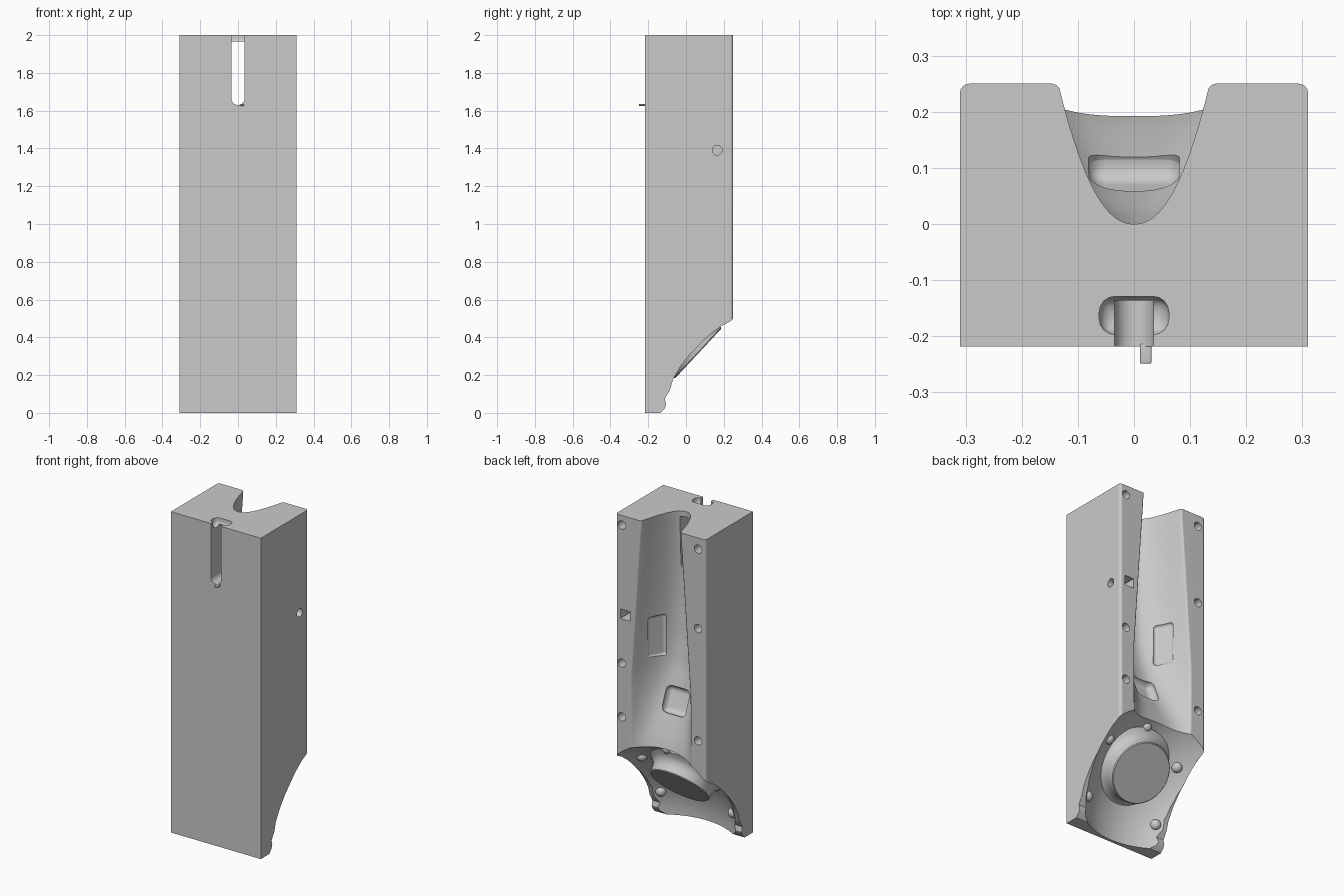
import bpy, bmesh, math
from mathutils import Matrix, Vector

cube = bpy.data.objects.get("Cube")
if cube:
    bpy.data.objects.remove(cube, do_unlink=True)

COLOUR = (0.59, 0.59, 0.59, 1)
grey = bpy.data.materials.new("mould_grey")
grey.use_nodes = True
grey.diffuse_color = COLOUR
grey.node_tree.nodes["Principled BSDF"].inputs["Base Color"].default_value = COLOUR

TILT = Matrix.Rotation(math.radians(-133), 4, 'X')   # local z points down and back
NORMAL = TILT @ Vector((0, 0, 1))
UPSLOPE = TILT @ Vector((0, -1, 0))
DISC = Vector((0, 0.065, 0.315))
BOWL_SIZE = Vector((0.455, 0.57, 0.40))
BOWL_DEPTH = 0.135


def make(name, bm):
    bmesh.ops.recalc_face_normals(bm, faces=bm.faces)
    mesh = bpy.data.meshes.new(name)
    bm.to_mesh(mesh)
    bm.free()
    mesh.materials.append(grey)
    ob = bpy.data.objects.new(name, mesh)
    bpy.context.collection.objects.link(ob)
    return ob


def box(name, centre, size, bevel=0.0, rot=None):
    bm = bmesh.new()
    bmesh.ops.create_cube(bm, size=1, matrix=Matrix.Diagonal((*size, 1)))
    if bevel:
        bmesh.ops.bevel(bm, geom=bm.edges[:], offset=bevel, segments=4,
                        profile=0.5, affect='EDGES')
    bm.transform(Matrix.Translation(centre) @ (rot or Matrix()))
    return make(name, bm)


def rod(name, centre, radius, length, axis, sides=32):
    bm = bmesh.new()
    rot = Vector(axis).to_track_quat('Z', 'Y').to_matrix().to_4x4()
    bmesh.ops.create_cone(bm, cap_ends=True, segments=sides, radius1=radius, radius2=radius,
                          depth=length, matrix=Matrix.Translation(centre) @ rot)
    return make(name, bm)


def ball(name, matrix, u=32, v=20):
    bm = bmesh.new()
    bmesh.ops.create_uvsphere(bm, u_segments=u, v_segments=v, radius=1, matrix=matrix)
    return make(name, bm)


def cut(target, cutter):
    mod = target.modifiers.new("cut", 'BOOLEAN')
    mod.operation = 'DIFFERENCE'
    mod.solver = 'EXACT'
    mod.object = cutter
    bpy.context.view_layer.objects.active = target
    bpy.ops.object.modifier_apply(modifier=mod.name)
    bpy.data.objects.remove(cutter, do_unlink=True)


def smooth(ob, angle=30):
    bpy.ops.object.select_all(action='DESELECT')
    ob.select_set(True)
    bpy.context.view_layer.objects.active = ob
    bpy.ops.object.shade_smooth_by_angle(angle=math.radians(angle))


# Block: side profile extruded across, with rounded rear edges
profile = [(-0.218, 0), (-0.135, 0), (-0.112, 0.025), (-0.105, 0.045), (-0.112, 0.075),
           (-0.098, 0.1), (-0.085, 0.12), (-0.07, 0.175), (-0.03, 0.245), (0.02, 0.31),
           (0.09, 0.38), (0.15, 0.432), (0.19, 0.462), (0.25, 0.48), (0.25, 2), (-0.218, 2)]
bm = bmesh.new()
face = bm.faces.new([bm.verts.new((-0.31, y, z)) for y, z in profile])
ext = bmesh.ops.extrude_face_region(bm, geom=[face])
bmesh.ops.translate(bm, vec=(0.62, 0, 0),
                    verts=[g for g in ext["geom"] if isinstance(g, bmesh.types.BMVert)])
edges = [e for e in bm.edges
         if all(v.co.y > 0.24 for v in e.verts) and abs(e.verts[0].co.z - e.verts[1].co.z) > 1]
bmesh.ops.bevel(bm, geom=edges, offset=0.016, segments=4, profile=0.5, affect='EDGES')
body = make("mould_block", bm)


# Long channel: rounded cross-sections lofted down the back, flatter towards the foot
def interp(z, table):
    for (z0, a), (z1, b) in zip(table, table[1:]):
        if z <= z1:
            return a + (b - a) * (z - z0) / (z1 - z0)
    return table[-1][1]


FLOOR = [(0.4, 0.222), (0.52, 0.21), (0.63, 0.182), (0.75, 0.132), (0.9, 0.066), (1.05, 0.022),
         (1.2, 0.0), (1.4, -0.01), (1.6, -0.012), (1.8, -0.006), (2.0, 0.0), (2.1, 0.0)]
WIDTH = [(0.4, 0.212), (1.0, 0.205), (2.0, 0.135), (2.1, 0.13)]
ROUNDNESS = [(0.4, 0.25), (0.55, 0.28), (0.8, 0.38), (1.2, 0.45), (2.1, 0.45)]


def half_width(y, z):
    floor = interp(z, FLOOR)
    return interp(z, WIDTH) * ((y - floor) / (0.25 - floor)) ** interp(z, ROUNDNESS)


def section(z):
    floor = interp(z, FLOOR)
    half = []
    for i in range(1, 17):
        y = floor + (0.242 - floor) * (i / 16) ** 2.5
        half.append((half_width(y, z), y))
    w = half[-1][0]
    half += [(w + 0.006, 0.248), (w + 0.014, 0.2505), (w + 0.014, 0.32)]
    return [(-x, y) for x, y in reversed(half)] + [(0, floor)] + half


bm = bmesh.new()
levels = [0.4 + 0.05 * i for i in range(35)]
rings = [[bm.verts.new((x, y, z)) for x, y in section(z)] for z in levels]
for low, high in zip(rings, rings[1:]):
    for i in range(len(low)):
        j = (i + 1) % len(low)
        bm.faces.new((low[i], low[j], high[j], high[i]))
bm.faces.new(rings[0])
bm.faces.new(rings[-1])
cut(body, make("channel_cutter", bm))

# Bowl scooped out of the sloping underside
bowl_centre = DISC + NORMAL * (BOWL_SIZE.z - BOWL_DEPTH) + UPSLOPE * 0.04
cut(body, ball("bowl_cutter", Matrix.Translation(bowl_centre) @ TILT
               @ Matrix.Diagonal((*BOWL_SIZE, 1)), 64, 40))

# Recesses in the channel: one across the floor, one shallow on each wall
cut(body, box("floor_recess_cutter", (0, 0.085, 0.85), (0.17, 0.07, 0.16), 0.034,
              Matrix.Rotation(math.radians(22), 4, 'X')))
for side, z in ((-1, 1.18), (1, 1.23)):
    x = half_width(0.11, z) - 0.012
    cut(body, box("wall_recess_cutter", (side * x, 0.11, z), (0.04, 0.12, 0.26), 0.019,
                  Matrix.Rotation(math.radians(-27 * side), 4, 'Z')))

# Slot through the front wall with a wider rounded pocket at the top
cut(body, box("slot_cutter", (0, -0.1, 1.815), (0.07, 0.4, 0.3)))
cut(body, rod("slot_end_cutter", (0, -0.1, 1.665), 0.035, 0.41, (0, 1, 0)))
cut(body, box("slot_mouth_cutter", (0, -0.2, 1.99), (0.07, 0.11, 0.12)))
cut(body, box("pocket_cutter", (0, -0.163, 2.0), (0.124, 0.068, 0.09), 0.028))

# Fastener holes, square pocket and the side hole that leads into it
for x, heights in ((0.268, (0.745, 1.08, 1.94)), (-0.258, (0.735, 1.435, 1.93))):
    for z in heights:
        cut(body, rod("fastener_cutter", (x, 0.25, z), 0.026, 0.12, (0, 1, 0), 24))
cut(body, box("square_pocket_cutter", (0.245, 0.22, 1.385), (0.065, 0.16, 0.06)))
cut(body, rod("side_hole_cutter", (0.29, 0.165, 1.39), 0.026, 0.1, (1, 0, 0), 24))
smooth(body)
flat = body.modifiers.new("flat_sides", 'WEIGHTED_NORMAL')
flat.keep_sharp = True

# Round boss with a filleted foot, facing down and back
bm = bmesh.new()
outline = [(0, 0), (0.178, 0), (0.183, -0.005), (0.185, -0.04), (0.192, -0.065),
           (0.21, -0.085), (0.24, -0.1), (0.24, -0.13), (0, -0.13)]
verts = [bm.verts.new((r, 0, h)) for r, h in outline]
lines = [bm.edges.new(pair) for pair in zip(verts, verts[1:])]
bmesh.ops.spin(bm, geom=verts + lines, cent=(0, 0, 0), axis=(0, 0, 1),
               angle=math.tau, steps=64, use_merge=True)
bmesh.ops.remove_doubles(bm, verts=bm.verts, dist=0.0005)
bm.transform(Matrix.Translation(DISC) @ TILT)
smooth(make("round_boss", bm))

# Small locating nubs seated on the bowl
for i, (x, t) in enumerate(((0.03, 0.2), (0.25, 0.06), (-0.25, 0.06), (0.25, -0.28), (-0.25, -0.28))):
    level = math.sqrt(1 - (x / BOWL_SIZE.x) ** 2 - (t / BOWL_SIZE.y) ** 2) * BOWL_SIZE.z
    spot = bowl_centre + TILT @ Vector((x, -t, -level - 0.01))
    nub = ball(f"locating_nub_{i + 1}", Matrix.Translation(spot) @ Matrix.Scale(0.032, 4), 20, 12)
    smooth(nub, 60)

# Thin tab projecting from the foot of the slot
smooth(box("slot_tab", (0.021, -0.231, 1.63), (0.02, 0.036, 0.009), 0.003))
